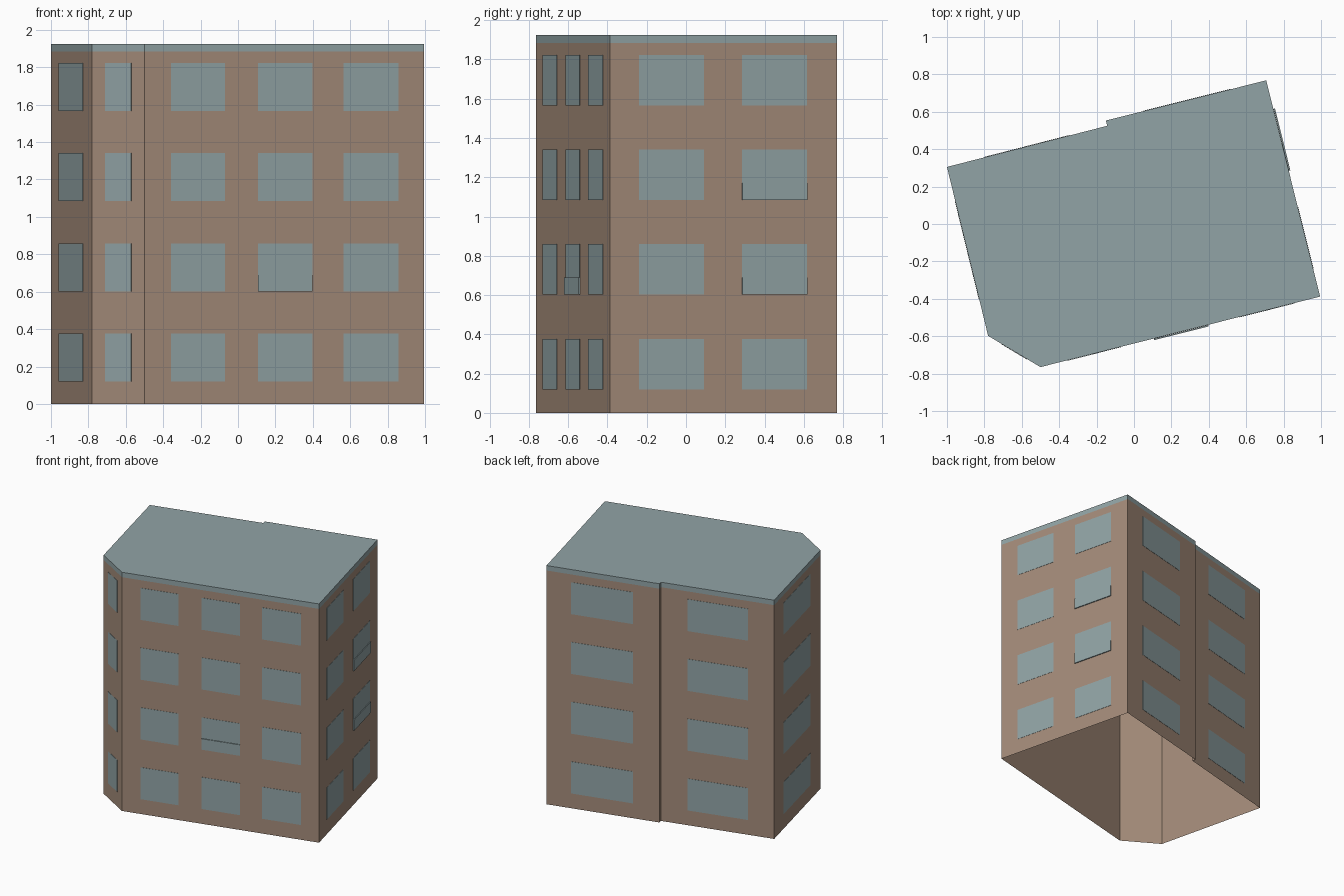
import bpy, bmesh
from mathutils import Vector

cube = bpy.data.objects.get("Cube")
if cube:
    bpy.data.objects.remove(cube)


def material(name, rgb):
    m = bpy.data.materials.new(name)
    m.use_nodes = True
    m.diffuse_color = (*rgb, 1)
    m.node_tree.nodes["Principled BSDF"].inputs["Base Color"].default_value = (*rgb, 1)
    return m


BROWN = material("brown_wall", (0.37, 0.26, 0.193))
BLUE = material("blue_grey", (0.285, 0.37, 0.38))


def add_object(name, bm, mats):
    mesh = bpy.data.meshes.new(name)
    bm.to_mesh(mesh)
    bm.free()
    for m in mats:
        mesh.materials.append(m)
    obj = bpy.data.objects.new(name, mesh)
    bpy.context.collection.objects.link(obj)
    return obj


# Footprint corners, counter-clockwise from the left back corner
corners = [Vector((x, y, 0)) for x, y in [
    (-1, 0.305), (-0.78, -0.598), (-0.5, -0.765), (0.995, -0.388),
    (0.707, 0.768), (-0.15, 0.553), (-0.143, 0.525)]]
EAVES, TOP = 1.885, 1.925
UP = Vector((0, 0, 1))


def shell(name, low, high, mat, capped=False):
    """Upright faces on the footprint, open below, with an optional flat top."""
    bm = bmesh.new()
    a = [bm.verts.new(c + UP * low) for c in corners]
    b = [bm.verts.new(c + UP * high) for c in corners]
    for i in range(len(corners)):
        j = (i + 1) % len(corners)
        bm.faces.new((a[i], a[j], b[j], b[i]))
    if capped:
        bm.faces.new(b)
    return add_object(name, bm, [mat])


shell("walls", 0, EAVES, BROWN)
shell("flat_roof", EAVES, TOP, BLUE, capped=True)


def plate(bm, wall, span, low, high, gap, depth):
    """Thin box along part of a wall, given as fractions of its length."""
    p, q = corners[wall], corners[(wall + 1) % len(corners)]
    out = (q - p).cross(UP).normalized()
    ends = [p.lerp(q, t) for t in span]
    rings = []
    for d in (gap, gap + depth):
        s, e = (c + out * d for c in ends)
        rings.append([bm.verts.new(v) for v in
                      (s + UP * low, e + UP * low, e + UP * high, s + UP * high)])
    back, front = rings
    bm.faces.new(front)
    bm.faces.new(back[::-1])
    for i in range(4):
        j = (i + 1) % 4
        bm.faces.new((back[i], back[j], front[j], front[i]))


# Windows: wall index and the spans of its columns
columns = {
    "left_end": (0, [(0.2, 0.78)]),
    "corner": (1, [(0.25, 0.75)]),
    "front": (2, [(0.094, 0.288), (0.405, 0.6), (0.712, 0.908)]),
    "right_end": (3, [(0.128, 0.414), (0.582, 0.868)]),
    "back_wide": (4, [(0.22, 0.765)]),
    "back_recessed": (6, [(0.235, 0.77)]),
}
floors = [0.12 + 0.482 * i for i in range(4)]
for side, (wall, spans) in columns.items():
    bm = bmesh.new()
    for span in spans:
        for z in floors:
            plate(bm, wall, span, z, z + 0.257, 0.0005, 0.002)
    add_object(side + "_windows", bm, [BLUE])

# Low guard panels standing just clear of three windows
guards = [("front_guard", "front", 1, 1),
          ("right_guard_lower", "right_end", 1, 1),
          ("right_guard_upper", "right_end", 1, 2)]
for name, side, column, floor in guards:
    wall, spans = columns[side]
    bm = bmesh.new()
    plate(bm, wall, spans[column], floors[floor], floors[floor] + 0.088, 0.003, 0.006)
    add_object(name, bm, [BLUE])
